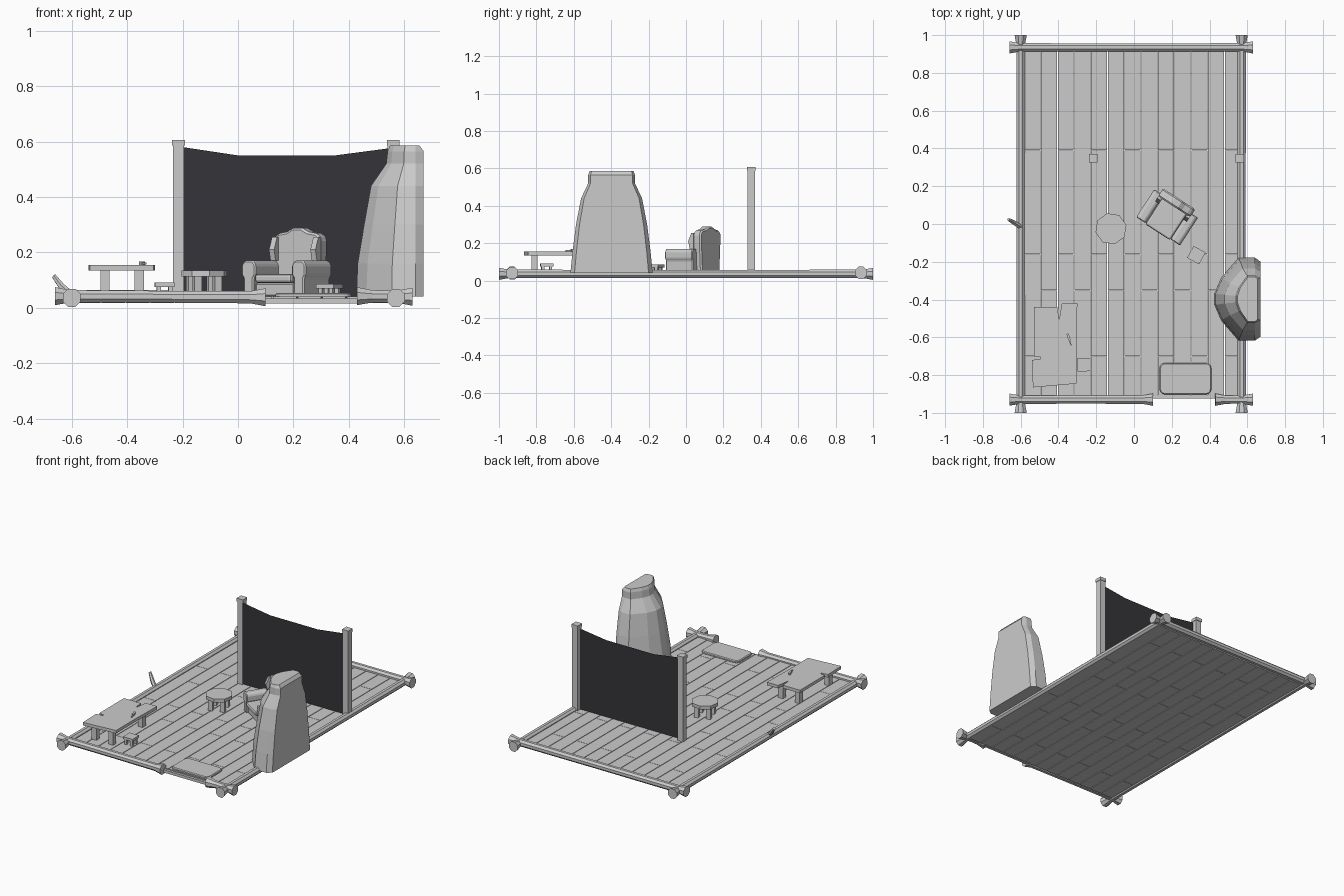
import bpy, bmesh, math
from mathutils import Vector, Matrix

if "Cube" in bpy.data.objects:
    bpy.data.objects.remove(bpy.data.objects["Cube"])

FLOOR = 0.04


def finish(name, bm, mat=None):
    bmesh.ops.recalc_face_normals(bm, faces=bm.faces)
    me = bpy.data.meshes.new(name)
    bm.to_mesh(me)
    bm.free()
    ob = bpy.data.objects.new(name, me)
    bpy.context.collection.objects.link(ob)
    if mat:
        me.materials.append(mat)
    return ob


def bevel(ob, width, segments=1):
    m = ob.modifiers.new("bevel", 'BEVEL')
    m.width, m.segments, m.limit_method = width, segments, 'ANGLE'
    return ob


def add_box(bm, lo, hi):
    lo, hi = Vector(lo), Vector(hi)
    bmesh.ops.create_cube(bm, size=1, matrix=Matrix.Translation((lo + hi) / 2)
                          @ Matrix.Diagonal((*(hi - lo), 1)))


def box(name, lo, hi, mat=None):
    bm = bmesh.new()
    add_box(bm, lo, hi)
    return finish(name, bm, mat)


def loft(name, rings):
    bm = bmesh.new()
    vs = [[bm.verts.new(p) for p in r] for r in rings]
    n = len(vs[0])
    for a, b in zip(vs, vs[1:]):
        for i in range(n):
            bm.faces.new((a[i], a[(i + 1) % n], b[(i + 1) % n], b[i]))
    bm.faces.new(vs[0])
    bm.faces.new(vs[-1])
    return finish(name, bm)


def tube(name, stations, sides=8):
    """Straight tapered tube; stations = [(point, radius)]."""
    pts = [Vector(p) for p, r in stations]
    q = (pts[-1] - pts[0]).to_track_quat('Z', 'Y')
    ang = [(i + .5) * math.tau / sides for i in range(sides)]
    return loft(name, [[p + q @ Vector((r * math.cos(a), r * math.sin(a), 0)) for a in ang]
                       for p, (_, r) in zip(pts, stations)])


def log(name, a, b):
    a, b = Vector(a), Vector(b)
    d = (b - a).normalized()
    tube(name, [(a, .035), (a + d * .055, .024), ((a + b) / 2, .023),
                (b - d * .055, .024), (b, .035)])


def prism(name, outline, z0, z1):
    return loft(name, [[(x, y, z) for x, y in outline] for z in (z0, z1)])


# plank floor with staggered butt joints
bm = bmesh.new()
w = 1.15 / 13
for i in range(13):
    seams = [-.91, -.35, .18, .72, .92] if i % 2 else [-.91, -.70, -.16, .39, .92]
    x = -.59 + i * w + .0075
    for y0, y1 in zip(seams, seams[1:]):
        add_box(bm, (x + .002, y0 + .001, .018), (x + w - .002, y1 - .001, FLOOR))
finish("floor_planks", bm)
box("threshold", (.08, -.925, .015), (.45, -.905, .033))

# wall base logs, with a doorway gap at the front
log("left_log", (-.60, -1, .036), (-.60, 1, .036))
log("right_log", (.57, -1, .036), (.57, 1, .036))
log("back_log", (-.66, .935, .042), (.63, .935, .042))
log("front_log_long", (-.66, -.93, .042), (.10, -.93, .038))
log("front_log_short", (.43, -.93, .042), (.63, -.93, .040))
tube("branch_stub", [((-.60, -.015, .045), .014), ((-.635, .007, .075), .013),
                     ((-.664, .024, .114), .009)], 6)

# partition: two capped posts and a sagging dark cloth
for side, x in (("left", -.215), ("right", .56)):
    box(side + "_post", (x - .02, .328, FLOOR), (x + .02, .368, .585))
    box(side + "_post_cap", (x - .023, .325, .585), (x + .023, .371, .606))
dark = bpy.data.materials.new("dark_cloth")
dark.diffuse_color = (.035, .035, .042, 1)
dark.use_nodes = True
dark.node_tree.nodes["Principled BSDF"].inputs["Base Color"].default_value = dark.diffuse_color
bm = bmesh.new()
cloth = [(-.20, FLOOR), (.54, FLOOR), (.54, .575), (.35, .55), (0, .55), (-.20, .58)]
bm.faces.new([bm.verts.new((x, .338, z)) for x, z in cloth])
bmesh.ops.solidify(bm, geom=bm.faces[:], thickness=.008)
finish("cloth_screen", bm, dark)

# fireplace chimney, faceted half-round front and flat back
half = [(.4, 1), (.83, .52), (1, .14)]
rings = []
for z, front, hw in ((FLOOR, .427, .22), (.16, .432, .208), (.30, .455, .19), (.44, .48, .163),
                     (.52, .535, .125), (.565, .54, .125), (.585, .548, .118)):
    back = .67 if z < .58 else .655
    side = [(back, hw * .9), (.64, hw)] + [(.64 - (.64 - front) * f, hw * k) for f, k in half]
    loop = side + [(x, -y) for x, y in reversed(side)]
    rings.append([(x, y - .398, z) for x, y in loop])
loft("fireplace", rings)

# wing armchair, built facing -y then turned into place
chair = [bevel(box("chair_seat_base", (-.085, -.09, FLOOR), (.085, .07, .09)), .006),
         bevel(box("chair_cushion", (-.078, -.105, .09), (.078, .065, .122)), .01, 2)]
arm = [(-.022, FLOOR), (.022, FLOOR), (.022, .108), (.03, .118), (.03, .155),
       (.018, .17), (-.018, .17), (-.03, .155), (-.03, .118), (-.022, .108)]
for side, s in (("left", -1), ("right", 1)):
    chair.append(bevel(loft(side + "_chair_arm",
                            [[(s * .108 + x, y, z) for x, z in arm] for y in (-.10, .075)]), .005))
    wing = [(-.045 + .08, .17), (.06, .17), (.06, .255), (.045, .255), (.025, .21)]
    chair.append(loft(side + "_chair_wing", [[(s * x, y, z) for y, z in wing] for x in (.078, .1)]))
back = [(.09, FLOOR), (.1, .19), (.102, .25), (.085, .268), (.045, .275), (.02, .288)]
back += [(-x, z) for x, z in reversed(back)]
chair.append(bevel(loft("chair_back", [[(x, y, z) for x, z in back] for y in (.055, .105)]), .008))
for ob in chair:
    ob.location = (.182, .045, 0)
    ob.rotation_euler.z = math.radians(-33)


def legs(name, spots, r, top, loc=(0, 0), turn=0):
    bm = bmesh.new()
    for x, y in spots:
        add_box(bm, (x - r, y - r, FLOOR), (x + r, y + r, top))
    ob = finish(name, bm)
    ob.location = (*loc, 0)
    ob.rotation_euler.z = turn


def corners(d):
    return [(d, d), (-d, d), (-d, -d), (d, -d)]


# octagonal coffee table
oct_top = [(.084 * math.cos(a), .084 * math.sin(a))
           for a in (math.tau * (i + .3) / 8 for i in range(8))]
prism("round_table_top", oct_top, .113, .135).location = (-.122, -.025, 0)
legs("round_table_legs", corners(.038), .014, .113, (-.122, -.025), .3)

# small square stools
for name, loc, s, turn, z0, z1 in (("right_stool", (.33, -.165), .036, -.5, .07, .086),
                                   ("table_stool", (-.265, -.745), .035, .03, .076, .091)):
    top = prism(name + "_top", corners(s), z0, z1)
    top.location = (*loc, 0)
    top.rotation_euler.z = turn
    legs(name + "_legs", corners(s * .6), .008, z0, loc, turn)

# rough plank work table with uneven ends, and a knife on it
outline = [(-.535, -.865), (-.305, -.845), (-.305, -.64), (-.30, -.42), (-.382, -.42),
           (-.397, -.51), (-.405, -.44), (-.53, -.44), (-.53, -.70), (-.495, -.705),
           (-.495, -.715), (-.54, -.72)]
prism("work_table_top", outline, .135, .155)
legs("work_table_legs", [(x, y) for x in (-.48, -.357) for y in (-.81, -.50)], .017, .135)
knife = box("knife_handle", (-.006, -.005, .155), (.006, .03, .168))
blade = box("knife_blade", (-.003, -.035, .156), (.003, -.005, .163))
for ob in (knife, blade):
    ob.location = (-.343, -.61, 0)
    ob.rotation_euler.z = .3

# rounded door mat
mat_pts = []
for k, (cx, cy) in enumerate(((.38, -.765), (.165, -.765), (.165, -.873), (.38, -.873))):
    for j in range(4):
        a = math.radians(90 * k + 30 * j)
        mat_pts.append((cx + .03 * math.cos(a), cy + .03 * math.sin(a)))
bevel(prism("door_mat", mat_pts, FLOOR - .004, .054), .005)
